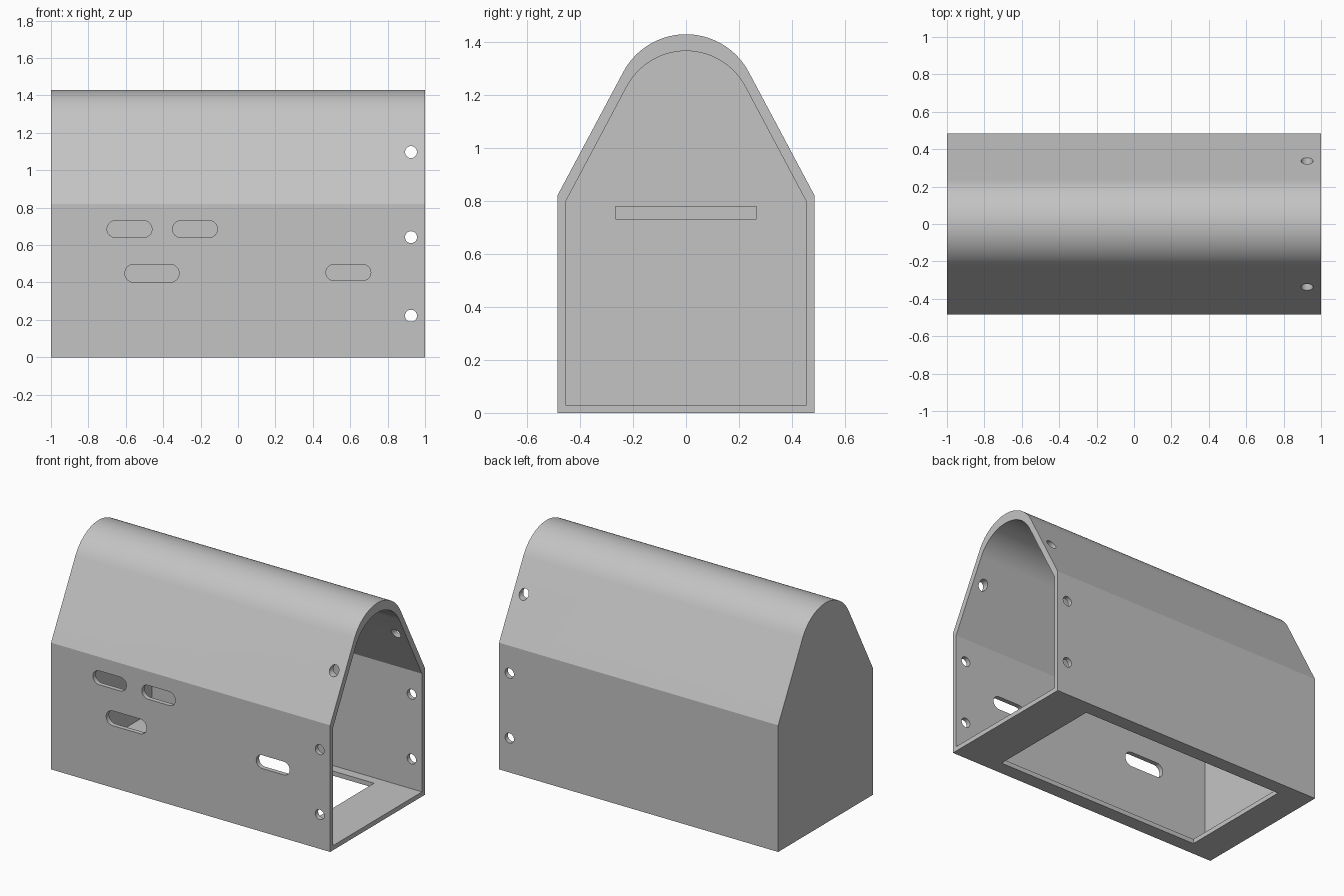
import bpy, bmesh, math
from mathutils import Vector

cube = bpy.data.objects.get("Cube")
if cube:
    bpy.data.objects.remove(cube, do_unlink=True)

gray = bpy.data.materials.new("plain gray")
gray.use_nodes = True
color = (0.55, 0.55, 0.55, 1)
gray.diffuse_color = color
gray.node_tree.nodes["Principled BSDF"].inputs["Base Color"].default_value = color


def prism(name, outline, start, depth):
    """Extrude a closed outline of points by the vector depth."""
    bm = bmesh.new()
    face = bm.faces.new([bm.verts.new(Vector(p) + Vector(start)) for p in outline])
    geom = bmesh.ops.extrude_face_region(bm, geom=[face])["geom"]
    moved = [v for v in geom if isinstance(v, bmesh.types.BMVert)]
    bmesh.ops.translate(bm, verts=moved, vec=depth)
    bmesh.ops.recalc_face_normals(bm, faces=bm.faces)
    mesh = bpy.data.meshes.new(name)
    bm.to_mesh(mesh)
    bm.free()
    mesh.materials.append(gray)
    obj = bpy.data.objects.new(name, mesh)
    bpy.context.collection.objects.link(obj)
    return obj


def house_outline(half, base, eave, center, radius, steps=40):
    """Straight walls, sloped roof and a rounded ridge tangent to the slopes."""
    tilt = math.radians(28)
    pts = [(0, -half, base), (0, half, base), (0, half, eave)]
    for i in range(steps + 1):
        a = tilt + (math.pi - 2 * tilt) * i / steps
        pts.append((0, radius * math.cos(a), center + radius * math.sin(a)))
    return pts + [(0, -half, eave)]


def slot_outline(length, radius, steps=16):
    """Stadium in the xz plane; a circle when length is twice the radius."""
    shift = length / 2 - radius
    pts = []
    for side in (0, 1):
        # a plain circle must not repeat its end points
        count = steps + 1 if shift > 0.001 else steps
        for i in range(count):
            a = math.pi * (side - 0.5 + i / steps)
            pts.append((radius * math.cos(a) + (shift if side == 0 else -shift),
                        0, radius * math.sin(a)))
    return pts


def rectangle(half_x, half_y):
    return [(-half_x, -half_y, 0), (half_x, -half_y, 0),
            (half_x, half_y, 0), (-half_x, half_y, 0)]


# Outer body
shell = prism("housing_shell", house_outline(0.485, 0, 0.82, 1.16, 0.268),
              (-1, 0, 0), (2, 0, 0))

# Hollow interior, open at one end
cutters = [prism("interior_cutter", house_outline(0.455, 0.03, 0.795, 1.112, 0.253),
                 (-0.935, 0, 0), (2.2, 0, 0))]

# Floor opening
cutters.append(prism("floor_cutter", rectangle(0.745, 0.392),
                     (-0.045, 0, -0.1), (0, 0, 0.2)))

# Shallow groove inside the end wall
cutters.append(prism("groove_cutter", rectangle(0.03, 0.266),
                     (-0.935, 0, 0.731), (0, 0, 0.047)))

# Slots in the front wall: x, z, length, radius
for x, z, length, radius in [(-0.58, 0.685, 0.24, 0.045), (-0.23, 0.685, 0.24, 0.045),
                             (-0.46, 0.449, 0.29, 0.048), (0.59, 0.453, 0.24, 0.043)]:
    cutters.append(prism("slot_cutter", slot_outline(length, radius),
                         (x, -0.6, z), (0, 0.3, 0)))

# Screw holes through both sides near the open end
for z in (1.097, 0.642, 0.222):
    cutters.append(prism("screw_hole_cutter", slot_outline(0.064, 0.032),
                         (0.925, -0.6, z), (0, 1.2, 0)))

bpy.context.view_layer.objects.active = shell
for cutter in cutters:
    cutter.hide_render = True
    mod = shell.modifiers.new("cut", 'BOOLEAN')
    mod.operation = 'DIFFERENCE'
    mod.solver = 'EXACT'
    mod.object = cutter
    bpy.ops.object.modifier_apply(modifier=mod.name)
    bpy.data.objects.remove(cutter, do_unlink=True)

# Smooth ridge and hole walls, sharp edges kept
bpy.ops.object.select_all(action='DESELECT')
shell.select_set(True)
bpy.ops.object.shade_smooth_by_angle(angle=math.radians(20))
